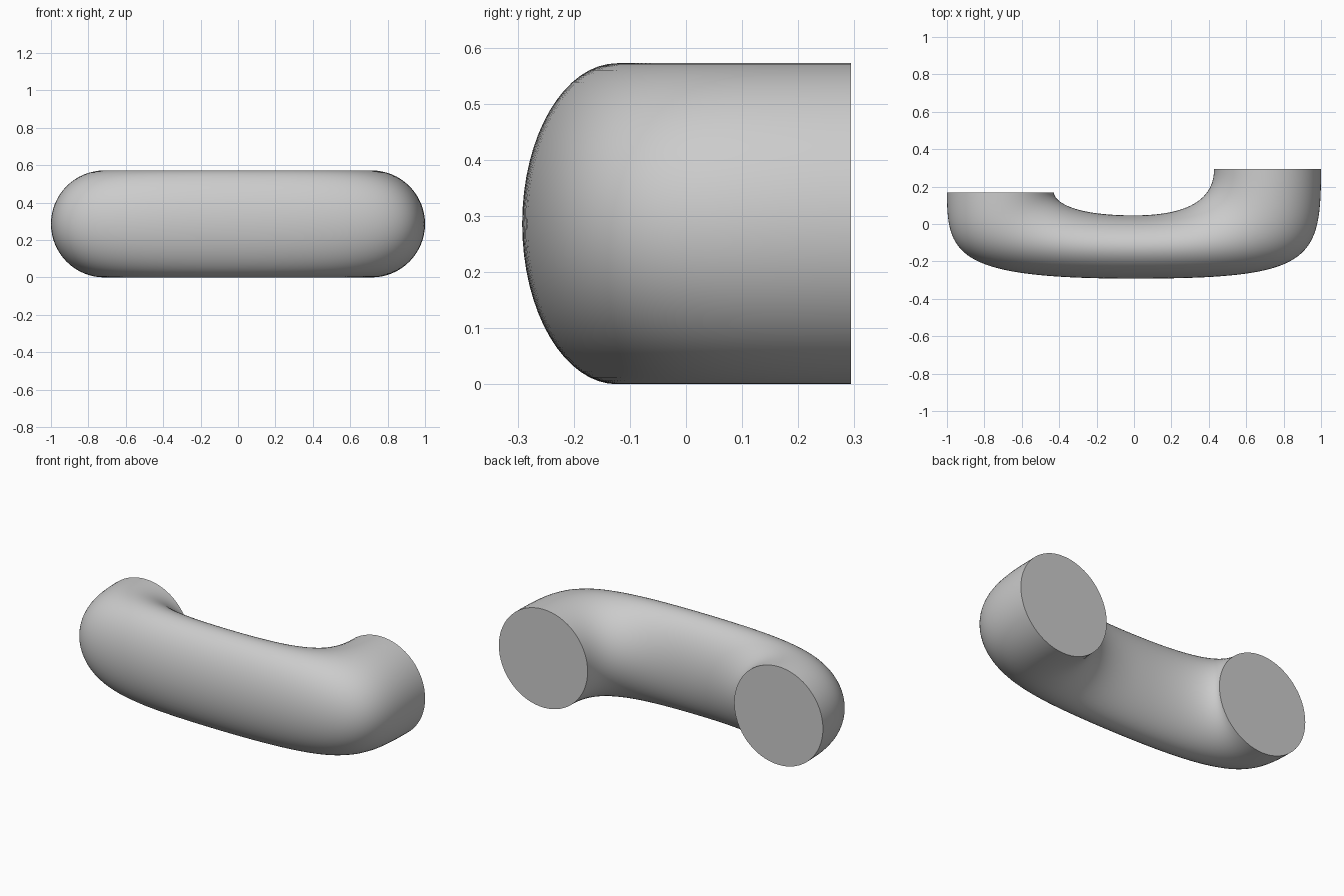
import bpy, bmesh, math
from mathutils import Vector

if "Cube" in bpy.data.objects:
    bpy.data.objects.remove(bpy.data.objects["Cube"])

R = 0.286        # half height of the tube
SIDES = 64
STEPS = 40


def bezier(p, t):
    a, b, c, d = (Vector(q) for q in p)
    s = 1 - t
    return a * s**3 + b * (3 * s * s * t) + c * (3 * s * t * t) + d * t**3


def half_sections(side, end_y, outer_pull, inner_pull, inner_handle):
    """Matching outer and inner edge points from the middle to one end."""
    outer = [(0, -.292), (.95 * side, -.292), (side, outer_pull), (side, end_y)]
    x = .428 * side
    inner = [(0, .046), (inner_handle * side, .046), (x, inner_pull), (x, end_y)]
    return [(bezier(outer, i / STEPS), bezier(inner, i / STEPS)) for i in range(STEPS + 1)]


left = half_sections(-1, .168, -.168, .129, .35)
right = half_sections(1, .294, -.205, .138, .30)
sections = left[::-1] + right[1:]

# Bent tube: oval in the middle, round at both ends
bm = bmesh.new()
rings = []
for outer, inner in sections:
    mid, half = (outer + inner) / 2, (outer - inner) / 2
    ring = []
    for k in range(SIDES):
        a = 2 * math.pi * k / SIDES
        p = mid + half * math.cos(a)
        ring.append(bm.verts.new((p.x, p.y, R + R * math.sin(a))))
    rings.append(ring)
for r0, r1 in zip(rings, rings[1:]):
    for k in range(SIDES):
        j = (k + 1) % SIDES
        bm.faces.new((r0[k], r0[j], r1[j], r1[k]))

# Flat end caps
bm.faces.new(rings[0])
bm.faces.new(rings[-1])
bmesh.ops.recalc_face_normals(bm, faces=bm.faces)

mesh = bpy.data.meshes.new("bent_tube")
bm.to_mesh(mesh)
bm.free()
tube = bpy.data.objects.new("bent_tube", mesh)
bpy.context.collection.objects.link(tube)
bpy.context.view_layer.objects.active = tube
tube.select_set(True)
bpy.ops.object.shade_smooth_by_angle(angle=math.radians(35))
